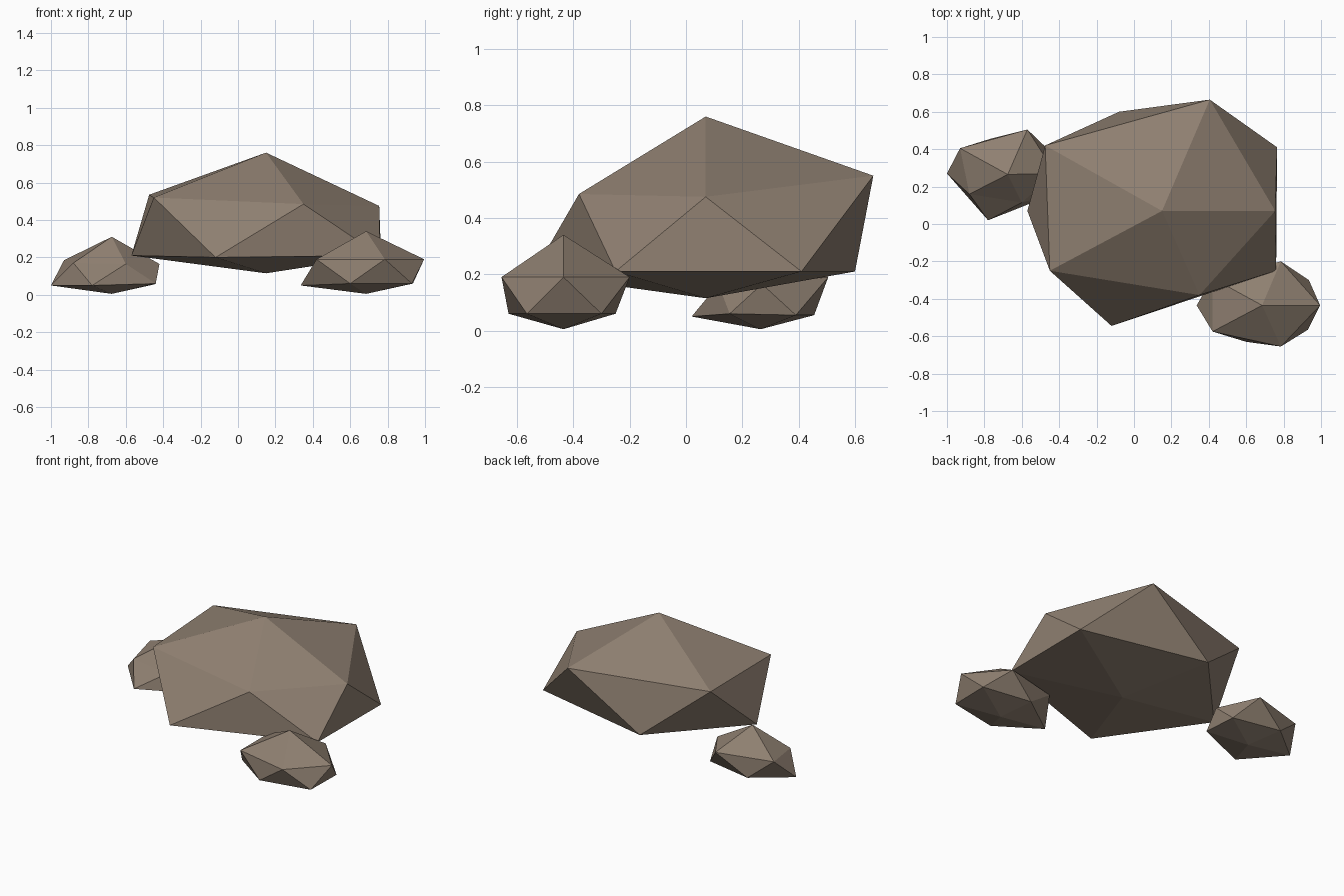
import bpy
import bmesh

cube = bpy.data.objects.get("Cube")
if cube:
    bpy.data.objects.remove(cube, do_unlink=True)

# Single stone colour
stone = bpy.data.materials.new("warm grey stone")
stone.use_nodes = True
colour = (0.275, 0.215, 0.165, 1.0)
stone.diffuse_color = colour
shader = stone.node_tree.nodes["Principled BSDF"]
shader.inputs["Base Color"].default_value = colour
shader.inputs["Roughness"].default_value = 0.9


def make_rock(name, centre, bottom_z, top_z, lower_ring, upper_ring):
    """Faceted rock: two staggered five-point rings closed by a top and a bottom point."""
    bm = bmesh.new()
    bottom = bm.verts.new((*centre, bottom_z))
    top = bm.verts.new((*centre, top_z))
    lower = [bm.verts.new(point) for point in lower_ring]
    upper = [bm.verts.new(point) for point in upper_ring]
    count = len(lower)
    for i in range(count):
        j = (i + 1) % count
        bm.faces.new((bottom, lower[j], lower[i]))
        bm.faces.new((lower[i], lower[j], upper[i]))
        bm.faces.new((lower[j], upper[j], upper[i]))
        bm.faces.new((upper[i], upper[j], top))
    bmesh.ops.recalc_face_normals(bm, faces=bm.faces)
    mesh = bpy.data.meshes.new(name)
    bm.to_mesh(mesh)
    bm.free()
    mesh.materials.append(stone)
    rock = bpy.data.objects.new(name, mesh)
    bpy.context.scene.collection.objects.link(rock)
    return rock


# Rings run from the -x side round the front; upper points sit between lower ones
make_rock(
    "large_rock", (0.15, 0.07), 0.115, 0.76,
    lower_ring=[(-0.57, 0.07, 0.21), (-0.12, -0.545, 0.2), (0.76, -0.25, 0.21),
                (0.765, 0.41, 0.21), (-0.08, 0.6, 0.21)],
    upper_ring=[(-0.45, -0.25, 0.52), (0.35, -0.38, 0.485), (0.755, 0.07, 0.475),
                (0.405, 0.665, 0.55), (-0.475, 0.42, 0.535)],
)

make_rock(
    "small_rock_left", (0.685, -0.435), 0.005, 0.34,
    lower_ring=[(0.335, -0.435, 0.05), (0.6, -0.63, 0.06), (0.93, -0.565, 0.06),
                (0.935, -0.3, 0.06), (0.6, -0.25, 0.06)],
    upper_ring=[(0.42, -0.575, 0.19), (0.785, -0.655, 0.19), (0.995, -0.435, 0.19),
                (0.785, -0.2, 0.19), (0.42, -0.29, 0.19)],
)

make_rock(
    "small_rock_right", (-0.675, 0.265), 0.005, 0.31,
    lower_ring=[(-1.0, 0.27, 0.05), (-0.78, 0.02, 0.05), (-0.44, 0.155, 0.06),
                (-0.45, 0.39, 0.055), (-0.77, 0.455, 0.055)],
    upper_ring=[(-0.88, 0.16, 0.17), (-0.6, 0.115, 0.165), (-0.42, 0.27, 0.165),
                (-0.57, 0.505, 0.19), (-0.93, 0.405, 0.185)],
)
